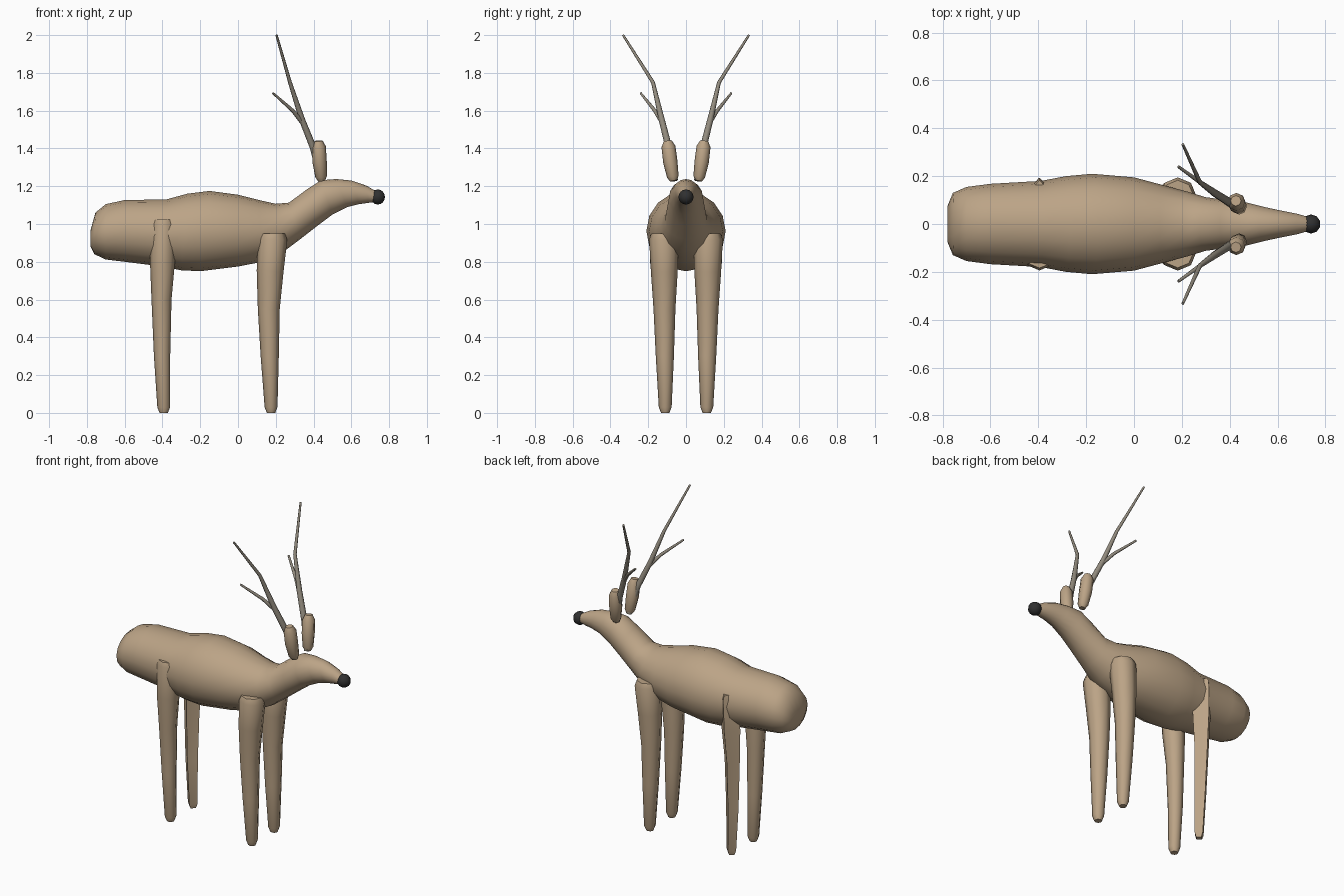
import bpy, bmesh, math
from mathutils import Vector

if "Cube" in bpy.data.objects:
    bpy.data.objects.remove(bpy.data.objects["Cube"])


def material(name, rgb):
    m = bpy.data.materials.new(name)
    m.diffuse_color = (*rgb, 1)
    m.use_nodes = True
    m.node_tree.nodes["Principled BSDF"].inputs["Base Color"].default_value = m.diffuse_color
    return m


FUR = material("fur", (0.50, 0.37, 0.24))
BONE = material("antler_bone", (0.29, 0.26, 0.21))
DARK = material("dark", (0.03, 0.03, 0.03))


def loft(name, rings, mat):
    """Skin a closed tube through a list of vertex rings and cap both ends."""
    bm = bmesh.new()
    loops = [[bm.verts.new(p) for p in r] for r in rings]
    n = len(loops[0])
    for a, b in zip(loops, loops[1:]):
        for i in range(n):
            j = (i + 1) % n
            bm.faces.new((a[i], a[j], b[j], b[i]))
    bm.faces.new(loops[0])
    bm.faces.new(loops[-1])
    bmesh.ops.recalc_face_normals(bm, faces=bm.faces[:])
    me = bpy.data.meshes.new(name)
    bm.to_mesh(me)
    bm.free()
    ob = bpy.data.objects.new(name, me)
    bpy.context.collection.objects.link(ob)
    me.materials.append(mat)
    bpy.ops.object.select_all(action='DESELECT')
    ob.select_set(True)
    bpy.context.view_layer.objects.active = ob
    bpy.ops.object.shade_smooth_by_angle(angle=math.radians(50))
    return ob


def tube(name, pts, side, mat, n=8, groove=1.0):
    """Tapered tube along (x, y, z, radius) points; side mirrors it in y."""
    path = [Vector((x, y * side, z)) for x, y, z, r in pts]
    rings = []
    for k, c in enumerate(path):
        d = path[min(k + 1, len(path) - 1)] - path[max(k - 1, 0)]
        q = Vector((0, 0, 1)).rotation_difference(d.normalized())
        ring = []
        for i in range(n):
            a = 2 * math.pi * i / n
            r = pts[k][3] * (groove if i % 2 else 1)
            ring.append(c + q @ Vector((math.cos(a) * r, math.sin(a) * r, 0)))
        rings.append(ring)
    return loft(name, rings, mat)


# Body, neck and head: top x, top z, bottom x, bottom z, half width
body = [
    (-.78, .97, -.78, .88, .075), (-.755, 1.06, -.76, .84, .13),
    (-.70, 1.105, -.70, .812, .155), (-.60, 1.127, -.60, .80, .168),
    (-.38, 1.13, -.40, .775, .18), (-.27, 1.16, -.30, .755, .20),
    (-.15, 1.175, -.20, .75, .21), (0, 1.155, 0, .775, .195),
    (.11, 1.127, .13, .80, .163), (.20, 1.107, .25, .86, .135),
    (.27, 1.113, .33, .92, .112), (.36, 1.18, .42, .99, .10),
    (.44, 1.232, .50, 1.05, .09), (.52, 1.238, .58, 1.09, .07),
    (.60, 1.23, .64, 1.105, .055), (.68, 1.203, .69, 1.112, .042),
    (.745, 1.165, .745, 1.12, .025),
]
rings = []
for tx, tz, bx, bz, w in body:
    ring = []
    for i in range(16):
        a = 2 * math.pi * i / 16
        t = (1 + math.cos(a)) / 2
        ring.append((bx + (tx - bx) * t, w * math.sin(a), bz + (tz - bz) * t))
    rings.append(ring)
loft("body", rings, FUR)

# Nose
bpy.ops.mesh.primitive_uv_sphere_add(segments=10, ring_count=8, radius=.04,
                                     location=(.74, 0, 1.143))
nose = bpy.context.object
nose.name = "nose"
nose.data.materials.append(DARK)
bpy.ops.object.shade_smooth_by_angle(angle=math.radians(50))

front_leg = [(.175, .11, 0, .022), (.175, .11, .03, .034), (.168, .112, .3, .048),
             (.163, .114, .55, .058), (.17, .115, .75, .071),
             (.183, .117, .92, .078), (.183, .117, .95, .066)]
back_leg = [(-.393, .11, 0, .022), (-.393, .11, .03, .034), (-.402, .112, .3, .043),
            (-.405, .118, .6, .053), (-.40, .124, .8, .066),
            (-.395, .128, 1.0, .066), (-.395, .128, 1.025, .056)]
ear = [(.442, .067, 1.228, .018), (.440, .070, 1.25, .031), (.432, .083, 1.33, .038),
       (.428, .093, 1.41, .037), (.426, .097, 1.44, .022)]
antler = [(.44, .06, 1.23, .018), (.40, .09, 1.40, .018), (.34, .128, 1.55, .016),
          (.275, .175, 1.75, .010), (.204, .333, 2.0, .006)]
tine = [(.345, .122, 1.53, .012), (.29, .165, 1.60, .010), (.185, .24, 1.693, .006)]

for side, tag in ((1, "left"), (-1, "right")):
    # Legs; the left hind leg has a fluted section
    tube("front_leg_" + tag, front_leg, side, FUR)
    tube("back_leg_" + tag, back_leg, side, FUR, groove=.65 if side > 0 else 1)
    # Ears and antlers
    tube("ear_" + tag, ear, side, FUR)
    tube("antler_" + tag, antler, side, BONE)
    tube("antler_tine_" + tag, tine, side, BONE)
